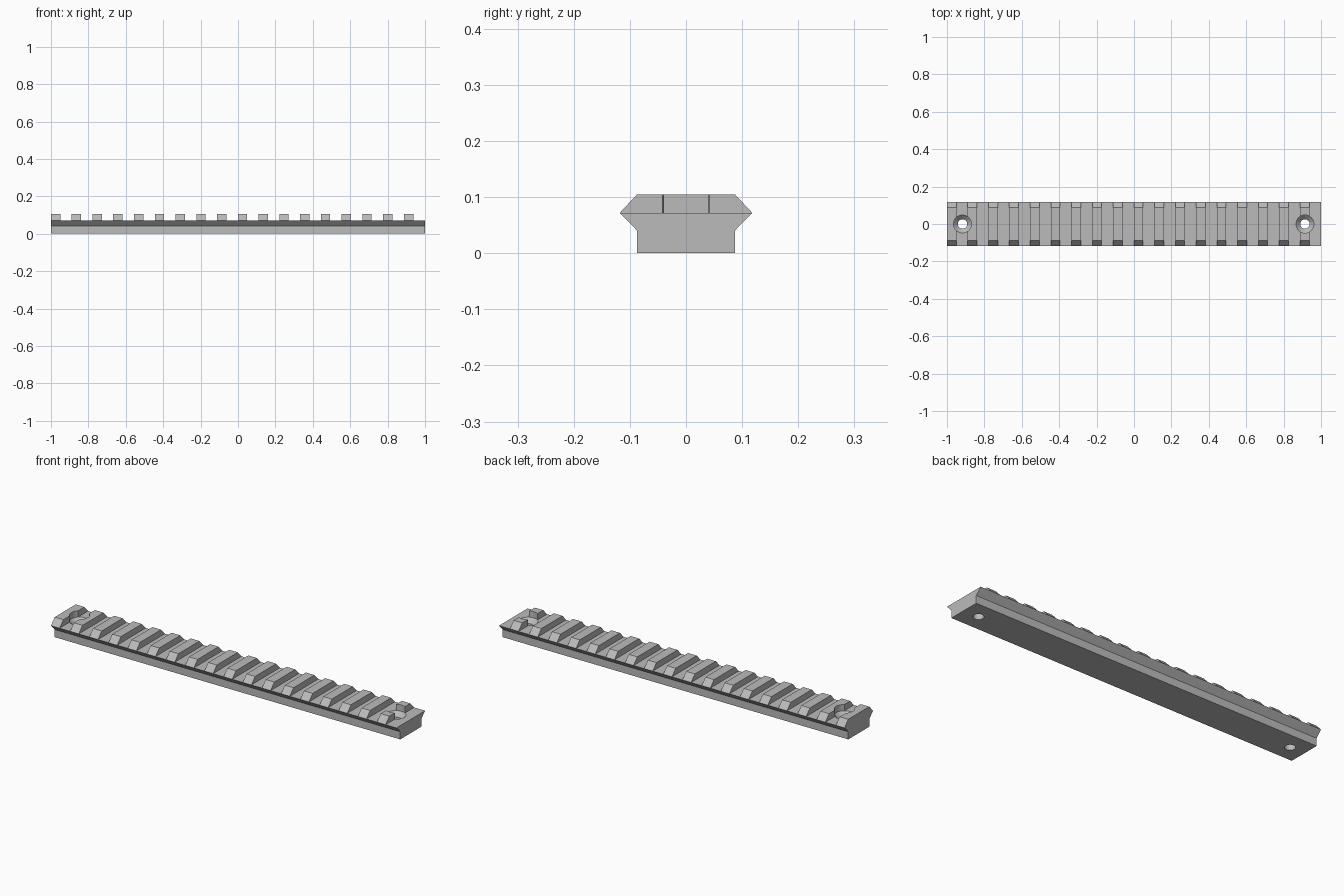
import bpy, bmesh, math

LENGTH, PITCH, TOOTH, TEETH = 2.0, 0.111, 0.05, 18
FLOOR, TOP = 0.072, 0.105

if "Cube" in bpy.data.objects:
    bpy.data.objects.remove(bpy.data.objects["Cube"])

grey = bpy.data.materials.new("light_grey_metal")
grey.use_nodes = True
colour = (0.5, 0.5, 0.5, 1)
grey.diffuse_color = colour
grey.node_tree.nodes["Principled BSDF"].inputs["Base Color"].default_value = colour


def make_object(name, bm):
    bmesh.ops.recalc_face_normals(bm, faces=bm.faces)
    mesh = bpy.data.meshes.new(name)
    bm.to_mesh(mesh)
    bm.free()
    mesh.materials.append(grey)
    obj = bpy.data.objects.new(name, mesh)
    bpy.context.collection.objects.link(obj)
    return obj


def add_box(bm, x0, x1, half_y, z0, z1):
    verts = bmesh.ops.create_cube(bm, size=1)["verts"]
    for v in verts:
        v.co = (x1 if v.co.x > 0 else x0,
                half_y if v.co.y > 0 else -half_y,
                z1 if v.co.z > 0 else z0)


def add_lathe(bm, x, profile, sides=32):
    """Solid of revolution about a vertical axis at x."""
    rings = [[bm.verts.new((x + r * math.cos(math.tau * i / sides),
                            r * math.sin(math.tau * i / sides), z))
              for i in range(sides)] for r, z in profile]
    for low, high in zip(rings, rings[1:]):
        for i in range(sides):
            j = (i + 1) % sides
            bm.faces.new((low[i], low[j], high[j], high[i]))
    bm.faces.new(rings[0])
    bm.faces.new(rings[-1])


# Rail: mirrored dovetail cross-section extruded along its length
half = [(0.087, 0), (0.087, 0.04), (0.118, FLOOR), (0.087, TOP)]
section = half + [(-y, z) for y, z in reversed(half)]
bm = bmesh.new()
end = bm.faces.new([bm.verts.new((-LENGTH / 2, y, z)) for y, z in section])
extruded = bmesh.ops.extrude_face_region(bm, geom=[end], use_keep_orig=True)["geom"]
bmesh.ops.translate(bm, vec=(LENGTH, 0, 0),
                    verts=[g for g in extruded if isinstance(g, bmesh.types.BMVert)])
rail = make_object("slotted_rail", bm)

# Cross slots between the teeth; the last one runs out past the end
bm = bmesh.new()
for i in range(TEETH):
    start = -LENGTH / 2 + i * PITCH + TOOTH
    stop = start + PITCH - TOOTH if i < TEETH - 1 else LENGTH / 2 + 0.1
    add_box(bm, start, stop, 0.2, FLOOR, 0.2)
slots = make_object("slot_cutter", bm)

# Countersunk screw holes near both ends
bm = bmesh.new()
for x in (-0.917, 0.914):
    add_lathe(bm, x, [(0.025, -0.05), (0.025, 0.049), (0.048, FLOOR), (0.048, 0.2)])
holes = make_object("screw_hole_cutter", bm)

# Apply the cuts and remove the cutters
bpy.ops.object.select_all(action="DESELECT")
rail.select_set(True)
bpy.context.view_layer.objects.active = rail
for cutter in (slots, holes):
    cutter.hide_render = True
    cut = rail.modifiers.new("cut", "BOOLEAN")
    cut.operation = "DIFFERENCE"
    cut.solver = "EXACT"
    cut.object = cutter
    bpy.ops.object.modifier_apply(modifier=cut.name)
    bpy.data.objects.remove(cutter)

bpy.ops.object.shade_smooth_by_angle(angle=math.radians(25))
